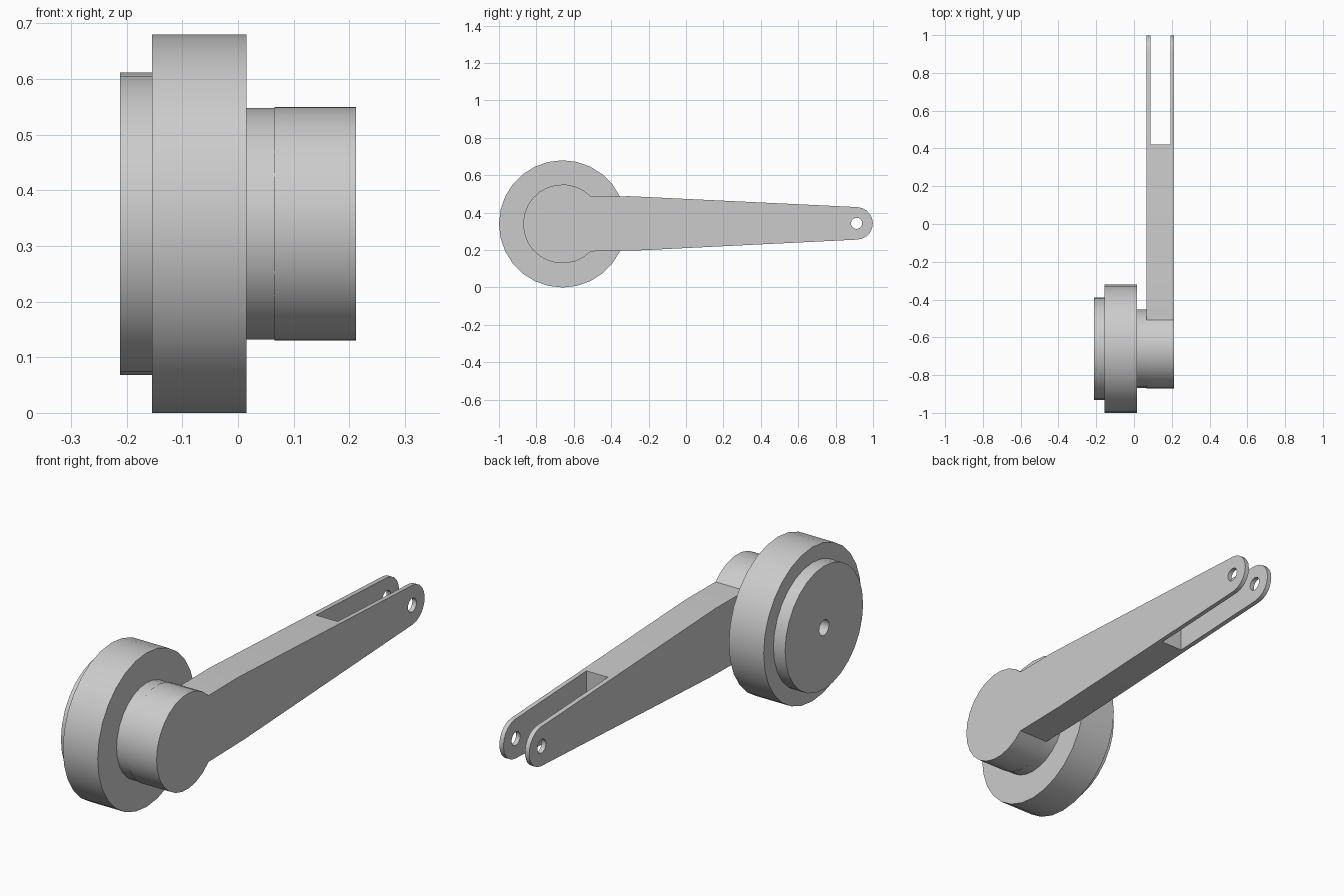
import bpy, bmesh, math
from mathutils import Vector

cube = bpy.data.objects.get("Cube")
if cube:
    bpy.data.objects.remove(cube, do_unlink=True)

AXLE_Y, AXLE_Z = -0.66, 0.34   # wheel axis runs along x
TIP_Y, TIP_Z = 0.912, 0.343    # pin hole in the fork

grey = bpy.data.materials.new("plain grey")
grey.use_nodes = True
grey.diffuse_color = (0.6, 0.6, 0.6, 1)
grey.node_tree.nodes["Principled BSDF"].inputs["Base Color"].default_value = (0.6, 0.6, 0.6, 1)


def finish(name, bm):
    bmesh.ops.recalc_face_normals(bm, faces=bm.faces)
    mesh = bpy.data.meshes.new(name)
    bm.to_mesh(mesh)
    bm.free()
    mesh.materials.append(grey)
    obj = bpy.data.objects.new(name, mesh)
    bpy.context.collection.objects.link(obj)
    return obj


def lathe(name, profile, steps):
    """Spin a closed (x, radius) outline around the axle."""
    bm = bmesh.new()
    verts = [bm.verts.new((x, AXLE_Y, AXLE_Z + r)) for x, r in profile]
    edges = [bm.edges.new((v, verts[i - 1])) for i, v in enumerate(verts)]
    bmesh.ops.spin(bm, geom=verts + edges, cent=(0, AXLE_Y, AXLE_Z), axis=(1, 0, 0),
                   angle=math.tau, steps=steps, use_duplicate=False)
    bmesh.ops.remove_doubles(bm, verts=bm.verts, dist=0.0005)
    return finish(name, bm)


def prism(name, outline, x0, x1):
    """Extrude a closed (y, z) outline along x."""
    bm = bmesh.new()
    face = bm.faces.new([bm.verts.new((x0, y, z)) for y, z in outline])
    ext = bmesh.ops.extrude_face_region(bm, geom=[face])
    bmesh.ops.translate(bm, vec=Vector((x1 - x0, 0, 0)),
                        verts=[g for g in ext["geom"] if isinstance(g, bmesh.types.BMVert)])
    return finish(name, bm)


def arc(cy, cz, r, start, end, n):
    angles = [math.radians(start + (end - start) * i / n) for i in range(n + 1)]
    return [(cy + r * math.cos(a), cz + r * math.sin(a)) for a in angles]


def cut(obj, cutter):
    cutter.hide_render = True
    mod = obj.modifiers.new("cut", "BOOLEAN")
    mod.operation = "DIFFERENCE"
    mod.solver = "EXACT"
    mod.object = cutter
    bpy.context.view_layer.objects.active = obj
    bpy.ops.object.modifier_apply(modifier=mod.name)
    bpy.data.objects.remove(cutter, do_unlink=True)


# Stepped wheel with cap, neck and centre bore
wheel = lathe("wheel", [(-0.212, 0.034), (-0.212, 0.272), (-0.155, 0.272), (-0.155, 0.34),
                        (0.015, 0.34), (0.015, 0.208), (0.066, 0.208), (0.066, 0.034)], 28)

# Arm: round hub, straight shoulder, long taper, rounded tip
outline = arc(AXLE_Y, AXLE_Z, 0.211, 44, 316, 20)
outline += [(-0.26, 0.198)]
outline += arc(TIP_Y, TIP_Z, 0.087, -87, 87, 10)
outline += [(-0.3, 0.488)]
arm = prism("arm", outline, 0.066, 0.212)

# Fork slot and pin hole
cut(arm, prism("slot_cutter", [(0.42, 0), (1.2, 0), (1.2, 0.7), (0.42, 0.7)], 0.087, 0.192))
cut(arm, prism("pin_cutter", arc(TIP_Y, TIP_Z, 0.03, 0, 337.5, 15), 0, 0.3))

# Smooth round sides, crisp edges
for obj in (wheel, arm):
    bpy.ops.object.select_all(action="DESELECT")
    obj.select_set(True)
    bpy.context.view_layer.objects.active = obj
    bpy.ops.object.shade_smooth_by_angle(angle=math.radians(30))
